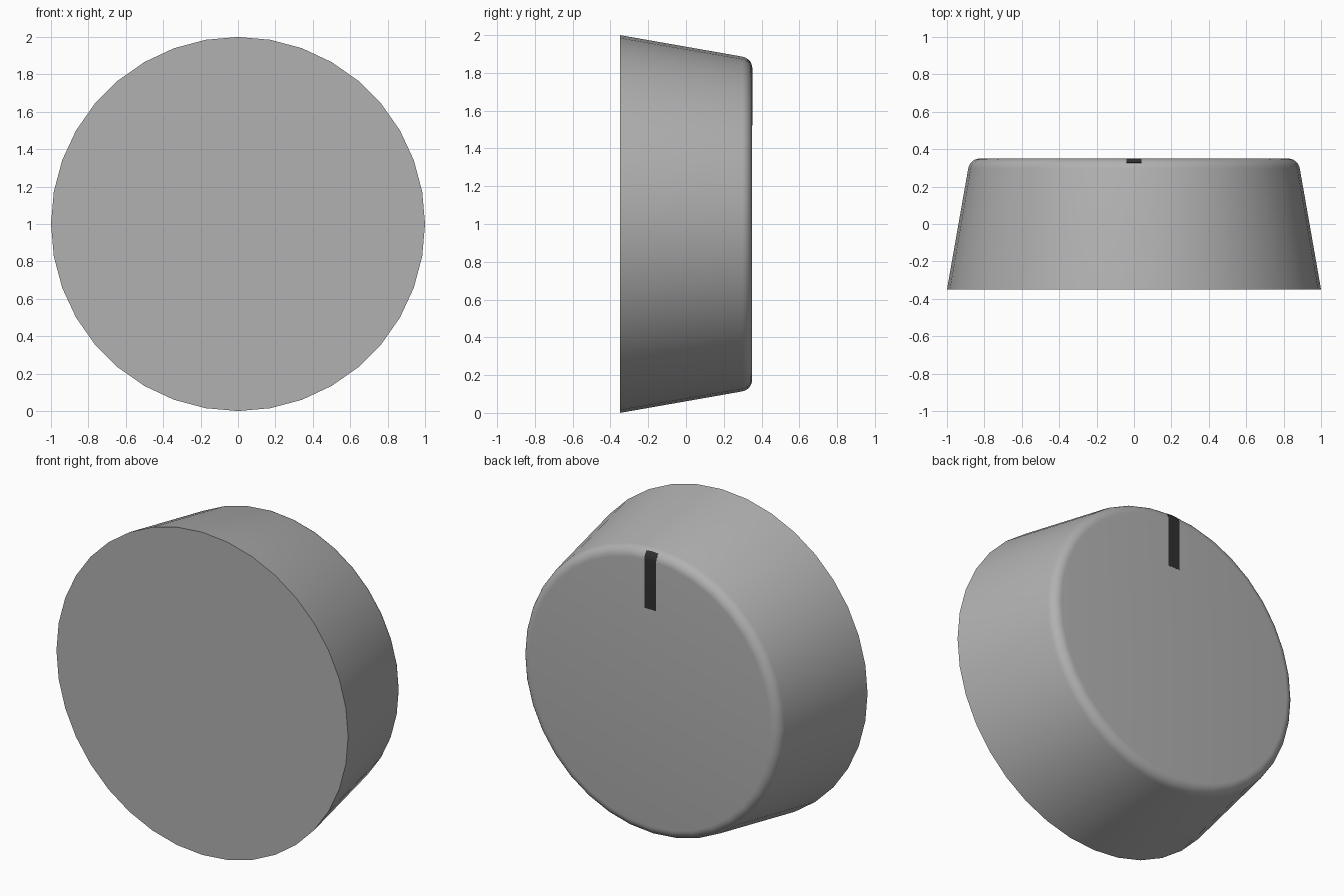
import bpy, bmesh, math

if "Cube" in bpy.data.objects:
    bpy.data.objects.remove(bpy.data.objects["Cube"])

SIDES, HALF, R_BASE, R_TIP = 36, 0.35, 1.0, 0.877
TRIM = 0.053                                  # rounding distance from the rim corner
R_ARC = TRIM / math.tan(math.radians(40))
ARC_R, ARC_Y = R_TIP - TRIM, HALF - R_ARC     # centre of the rim rounding


def arc(start, end, steps, grow=0.0):
    """(radius, y) points along the rounded rim."""
    pts = []
    for i in range(steps + 1):
        a = math.radians(start + (end - start) * i / steps)
        pts.append((ARC_R + (R_ARC + grow) * math.cos(a),
                    ARC_Y + (R_ARC + grow) * math.sin(a)))
    return pts


def finish(name, bm, grey):
    bmesh.ops.recalc_face_normals(bm, faces=bm.faces[:])
    mesh = bpy.data.meshes.new(name)
    bm.to_mesh(mesh)
    bm.free()
    mat = bpy.data.materials.new(name + "_colour")
    mat.diffuse_color = (grey, grey, grey, 1)
    mat.use_nodes = True
    mat.node_tree.nodes["Principled BSDF"].inputs["Base Color"].default_value = mat.diffuse_color
    mesh.materials.append(mat)
    obj = bpy.data.objects.new(name, mesh)
    bpy.context.collection.objects.link(obj)
    bpy.ops.object.select_all(action='DESELECT')
    obj.select_set(True)
    bpy.context.view_layer.objects.active = obj
    bpy.ops.object.shade_smooth_by_angle(angle=math.radians(35))


# Knob body: tapered, rim-rounded profile turned around the y axis
bm = bmesh.new()
rings = []
for r, y in [(R_BASE, -HALF)] + arc(10, 90, 6):
    rings.append([bm.verts.new((r * math.sin(2 * math.pi * i / SIDES), y,
                                1 + r * math.cos(2 * math.pi * i / SIDES)))
                  for i in range(SIDES)])
for a, b in zip(rings, rings[1:]):
    for i in range(SIDES):
        j = (i + 1) % SIDES
        bm.faces.new((a[i], a[j], b[j], b[i]))
bm.faces.new(rings[0])
bm.faces.new(rings[-1])
finish("knob_body", bm, 0.44)

# Pointer mark: dark inlay following the face and the rounded rim
GROW, DEPTH, END = 0.001, 0.012, 0.522
outer = [(END, HALF + GROW)] + arc(90, 40, 6, GROW)
inner = [(END, HALF - DEPTH)] + arc(90, 40, 6, -DEPTH)
loop = outer + inner[::-1]
bm = bmesh.new()
cols = []
for x in (-0.04, 0.0, 0.04):
    drop = abs(x) * math.tan(math.pi / SIDES)   # follow the facets of the rim
    cols.append([bm.verts.new((x, y, 1 + r - (drop if r > 0.6 else 0)))
                 for r, y in loop])
n = len(loop)
for a, b in zip(cols, cols[1:]):
    for i in range(n):
        j = (i + 1) % n
        bm.faces.new((a[i], a[j], b[j], b[i]))
for c in (cols[0], cols[-1]):
    for i in range(len(outer) - 1):
        bm.faces.new((c[i], c[i + 1], c[n - 2 - i], c[n - 1 - i]))
finish("pointer_mark", bm, 0.03)
